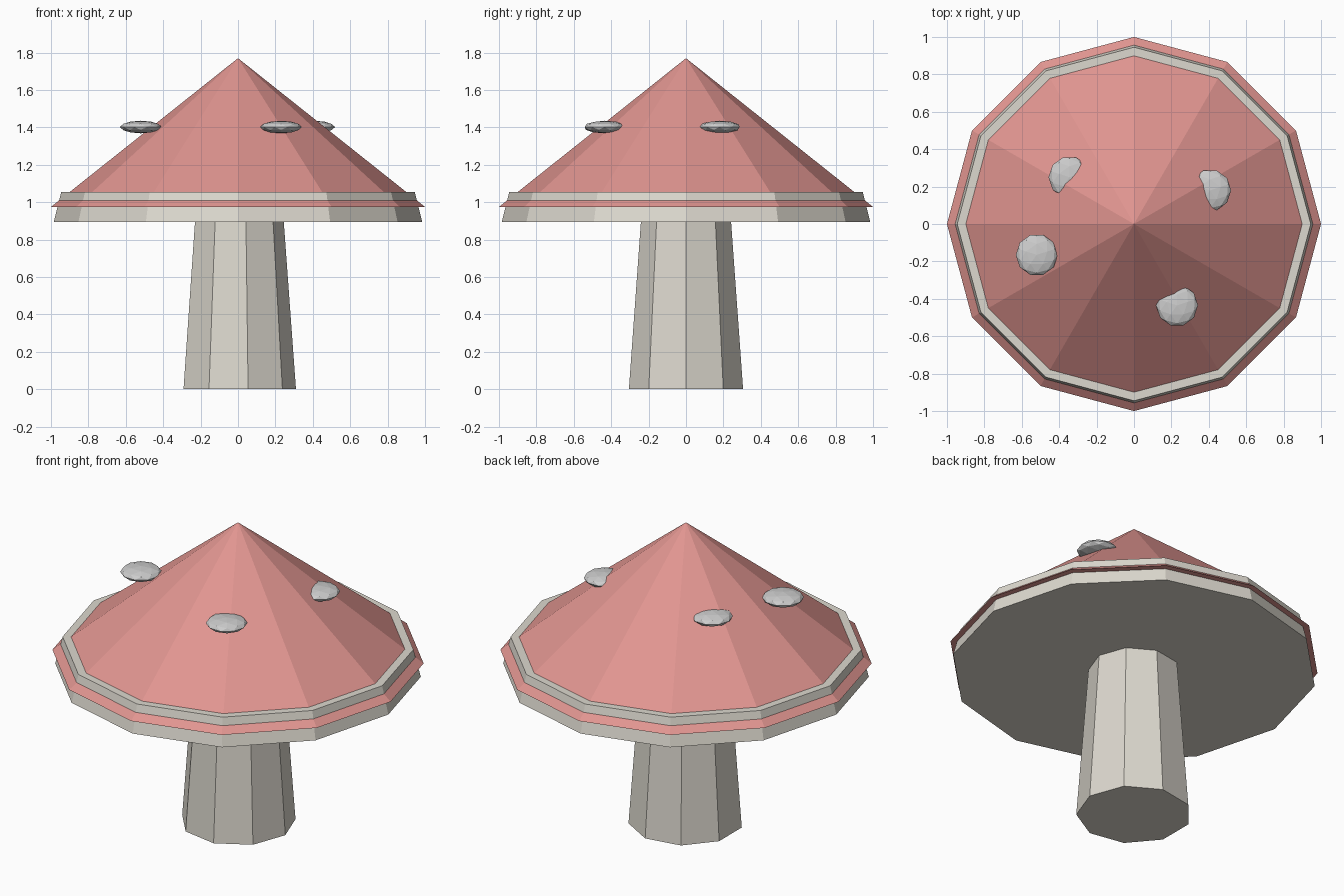
import bpy
import math

if "Cube" in bpy.data.objects:
    bpy.data.objects.remove(bpy.data.objects["Cube"])


def material(name, rgb):
    m = bpy.data.materials.new(name)
    m.diffuse_color = (*rgb, 1)
    m.use_nodes = True
    m.node_tree.nodes["Principled BSDF"].inputs["Base Color"].default_value = m.diffuse_color
    return m


pink = material("cap_pink", (0.75, 0.30, 0.28))
cream = material("cream", (0.72, 0.69, 0.62))
white = material("spot_white", (0.80, 0.80, 0.78))


def frustum(name, sides, r1, r2, z1, z2, mat, turn=0):
    bpy.ops.mesh.primitive_cone_add(vertices=sides, radius1=r1, radius2=r2,
                                    depth=z2 - z1, location=(0, 0, (z1 + z2) / 2),
                                    rotation=(0, 0, turn))
    ob = bpy.context.object
    ob.name = name
    ob.data.materials.append(mat)
    return ob


# Nine-sided tapering stem with one corner facing +x
frustum("stem", 9, 0.31, 0.24, 0, 0.96, cream, -math.pi / 2)

# Twelve-sided rim band, crossed by the cone of the cap
frustum("rim", 12, 0.985, 0.945, 0.895, 1.055, cream)
frustum("cap", 12, 1.0, 0, 0.975, 1.77, pink)

# Flattened spots half sunk into the cap
spots = [(-0.52, -0.165), (0.23, -0.435), (0.407, 0.18), (-0.345, 0.25)]
for i, (x, y) in enumerate(spots):
    bpy.ops.mesh.primitive_ico_sphere_add(subdivisions=2, radius=0.112,
                                          location=(x, y, 1.402),
                                          rotation=(0, 0, math.pi / 2))
    spot = bpy.context.object
    spot.name = f"spot_{i + 1}"
    spot.scale = (1, 1, 0.3)
    spot.data.materials.append(white)
